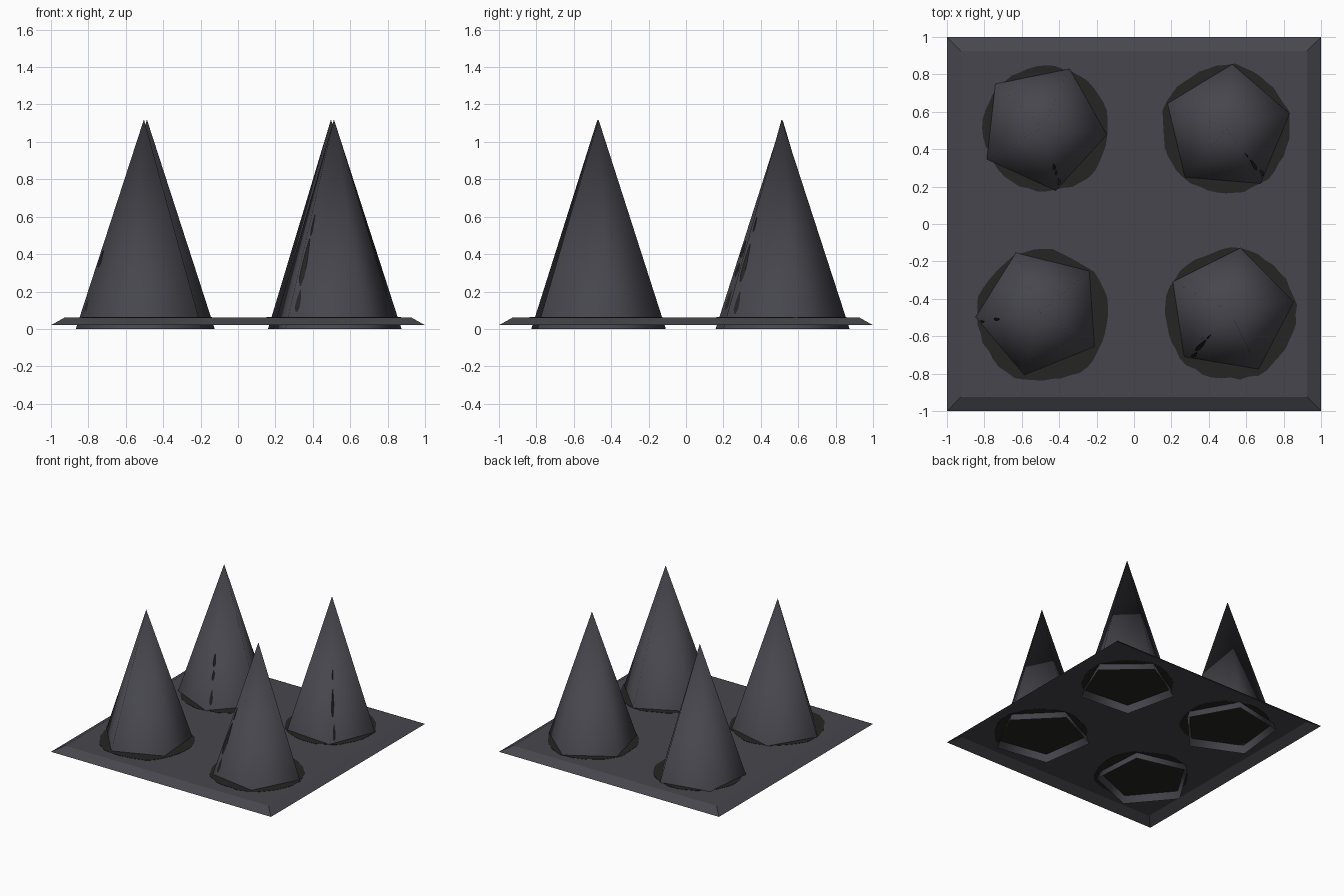
import bpy, bmesh, math, random
from mathutils import Vector

if "Cube" in bpy.data.objects:
    bpy.data.objects.remove(bpy.data.objects["Cube"])

random.seed(4)
H, R, TOP = 1.12, 0.365, 0.062     # spike height, base radius, plate height


def material(name, rgb):
    m = bpy.data.materials.new(name)
    m.diffuse_color = (*rgb, 1)
    m.use_nodes = True
    m.node_tree.nodes["Principled BSDF"].inputs["Base Color"].default_value = m.diffuse_color
    return m


STEEL = material("dark steel", (0.061, 0.061, 0.074))
STAIN = material("dark stain", (0.018, 0.018, 0.017))


def make(name, bm, mat):
    me = bpy.data.meshes.new(name)
    bm.to_mesh(me)
    bm.free()
    me.materials.append(mat)
    ob = bpy.data.objects.new(name, me)
    bpy.context.collection.objects.link(ob)
    return ob


# plate: open-bottomed sheet with a sloping skirt
bm = bmesh.new()
rings = [[bm.verts.new((sx * s, sy * s, z)) for sx, sy in ((-1, -1), (1, -1), (1, 1), (-1, 1))]
         for s, z in ((1.0, 0.02), (0.925, TOP))]
bm.faces.new(rings[1])
for i in range(4):
    j = (i + 1) % 4
    bm.faces.new((rings[0][i], rings[0][j], rings[1][j], rings[1][i]))
make("base_plate", bm, STEEL)


def spike(name, x, y, angle):
    bm = bmesh.new()
    tip = bm.verts.new((x, y, H))
    base = [bm.verts.new((x + R * math.cos(math.radians(angle + 72 * k)),
                          y + R * math.sin(math.radians(angle + 72 * k)), 0)) for k in range(5)]
    for k in range(5):
        f = bm.faces.new((base[k], base[(k + 1) % 5], tip))
        f.smooth = True
    make(name, bm, STEEL)


def stain_ring(name, x, y, r):
    # ragged thin disc showing on both sides of the plate
    bm = bmesh.new()
    n = 44
    ring = []
    for k in range(n):
        a = math.tau * k / n
        q = r + random.uniform(-0.008, 0.006) + 0.006 * math.sin(5 * a + x)
        ring.append(bm.verts.new((x + q * math.cos(a), y + q * math.sin(a), TOP - 0.002)))
    f = bm.faces.new(ring)
    new = bmesh.ops.extrude_face_region(bm, geom=[f])["geom"]
    bmesh.ops.translate(bm, vec=(0, 0, 0.004),
                        verts=[v for v in new if isinstance(v, bmesh.types.BMVert)])
    bmesh.ops.recalc_face_normals(bm, faces=bm.faces)
    make(name, bm, STAIN)


def streaks(name, x, y, edge, marks):
    # slim leaf-shaped marks lying on the face beside one spike edge
    a0, a1 = math.radians(edge), math.radians(edge + 72)
    b0 = Vector((R * math.cos(a0), R * math.sin(a0), 0))
    b1 = Vector((R * math.cos(a1), R * math.sin(a1), 0))
    tip = Vector((0, 0, H))
    out = (b1 - b0).cross(tip - b0).normalized() * 0.003
    along = (b1 - b0).normalized()
    bm = bmesh.new()
    for z0, z1, frac, w in marks:
        left, right = [], []
        for t, s in ((0, 0.3), (0.2, 1), (0.5, 0.9), (0.8, 0.5), (1, 0.15)):
            z = z0 + (z1 - z0) * t
            p = b0.lerp(b1, frac).lerp(tip, z / H) + out + Vector((x, y, 0))
            left.append(bm.verts.new(p - along * w * s))
            right.append(bm.verts.new(p + along * w * s))
        bm.faces.new(right + left[::-1])
    make(name, bm, STAIN)


# name, tip x, tip y, turn, stain x, stain y, stain radius, streaked edge, streaks
SPIKES = [
    ("back_left", -0.487, 0.516, 65.5, -0.47, 0.51, 0.337, 3,
     [(0.10, 0.21, 0.08, 0.013), (0.28, 0.35, 0.08, 0.009), (0.38, 0.47, 0.07, 0.009)]),
    ("back_right", 0.497, 0.511, 85.3, 0.49, 0.507, 0.343, 3,
     [(0.08, 0.2, 0.11, 0.013), (0.25, 0.45, 0.08, 0.011), (0.52, 0.6, 0.08, 0.004)]),
    ("front_left", -0.503, -0.473, 40, -0.487, -0.49, 0.355, 2,
     [(0.09, 0.16, 0.08, 0.01), (0.33, 0.42, 0.08, 0.009)]),
    ("front_right", 0.513, -0.468, 80.5, 0.516, -0.483, 0.35, 2,
     [(0.09, 0.21, 0.10, 0.013), (0.23, 0.48, 0.08, 0.013), (0.5, 0.61, 0.09, 0.004)]),
]
for n, x, y, turn, sx, sy, sr, edge, marks in SPIKES:
    spike(n + "_spike", x, y, turn)
    stain_ring(n + "_stain", sx, sy, sr)
    streaks(n + "_streaks", x, y, turn + 72 * edge, marks)
